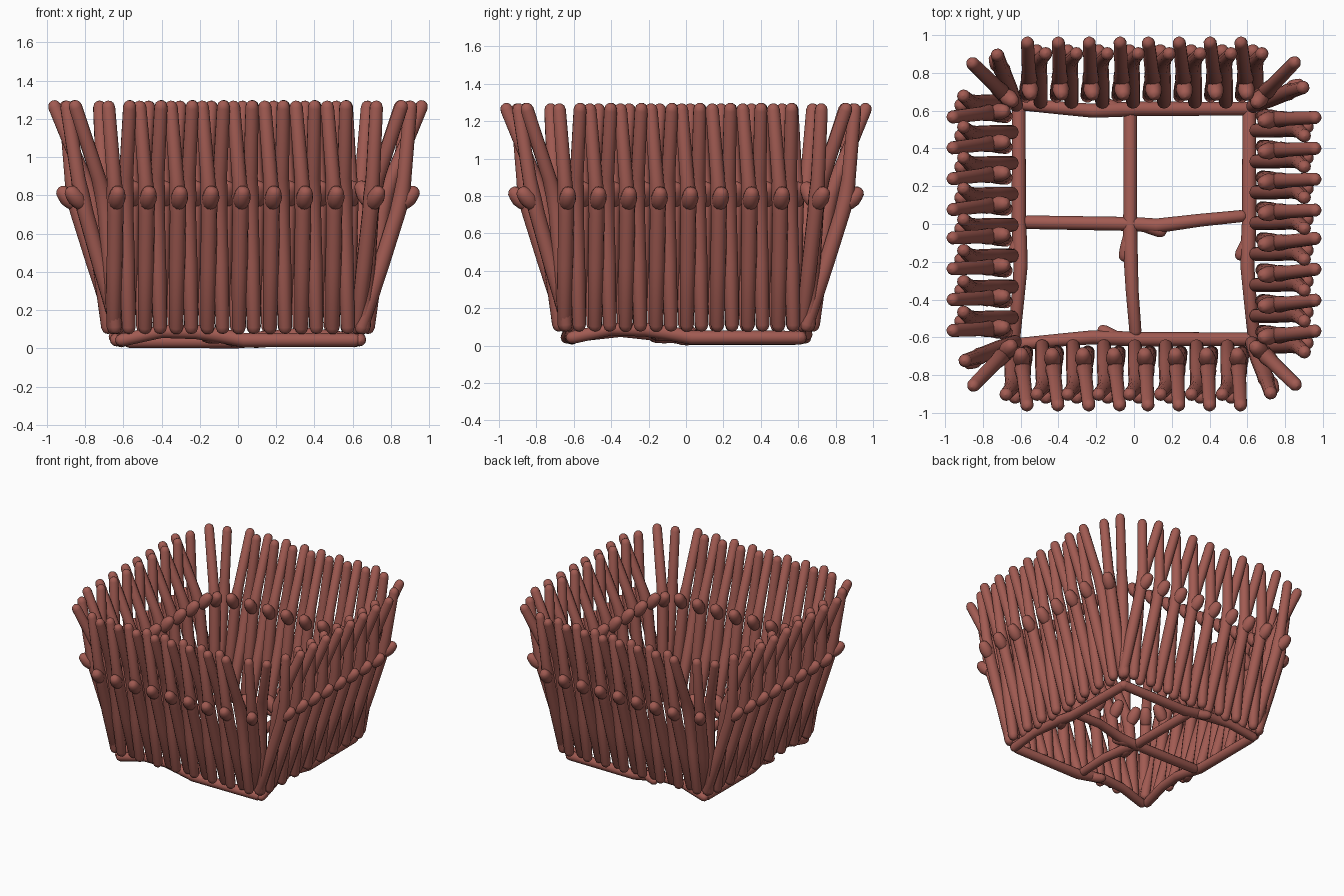
import bpy
from mathutils import Vector, Matrix
from math import pi, sqrt, radians

if "Cube" in bpy.data.objects:
    bpy.data.objects.remove(bpy.data.objects["Cube"])

mat = bpy.data.materials.new("reddish_wood")
mat.diffuse_color = (0.36, 0.105, 0.085, 1)
mat.use_nodes = True
mat.node_tree.nodes["Principled BSDF"].inputs["Base Color"].default_value = mat.diffuse_color


def new_curve(name):
    cu = bpy.data.curves.new(name, 'CURVE')
    cu.dimensions = '3D'
    cu.bevel_depth = 1.0
    cu.bevel_resolution = 4
    cu.use_fill_caps = True
    return cu


def rod(cu, pts, radii, rot=0):
    """Round-ended rod through pts (total length includes the caps)."""
    m = Matrix.Rotation(rot, 3, 'Z')
    p = [m @ Vector(q) for q in pts]
    d0, d1 = (p[1] - p[0]).normalized(), (p[-1] - p[-2]).normalized()
    ra, rb = radii[0], radii[-1]
    steps = (0, 0.12, 0.4, 1.0)
    prof = [(p[0] + d0 * ra * s, ra * max(0.05, sqrt(1 - (1 - s) ** 2))) for s in steps]
    prof += list(zip(p[1:-1], radii[1:-1]))
    prof += [(p[-1] - d1 * rb * s, rb * max(0.05, sqrt(1 - (1 - s) ** 2))) for s in reversed(steps)]
    sp = cu.splines.new('POLY')
    sp.points.add(len(prof) - 1)
    for pt, (co, r) in zip(sp.points, prof):
        pt.co = (*co, 1)
        pt.radius = r


def stick(cu, bottom, bend, top, knob, rot):
    """Upright bent stick with a short branch stub at the bend."""
    b, c, t = Vector(bottom), Vector(bend), Vector(top)
    lo, hi = c.lerp(b, 0.12), c.lerp(t, 0.2)
    mid = c * 0.6 + (lo + hi) * 0.2
    rod(cu, [b, b.lerp(c, 0.5), lo, mid, hi, t],
        [0.037, 0.042, 0.042, 0.045, 0.038, 0.035], rot)
    k = Vector(knob)
    s = c.lerp(b, 0.08)
    rod(cu, [s, s.lerp(k, 0.5), k], [0.040, 0.046, 0.040], rot)


def finish(name, cu):
    ob = bpy.data.objects.new(name, cu)
    bpy.context.collection.objects.link(ob)
    bpy.ops.object.select_all(action='DESELECT')
    ob.select_set(True)
    bpy.context.view_layer.objects.active = ob
    bpy.ops.object.convert(target='MESH')
    ob = bpy.context.object
    ob.data.materials.clear()
    ob.data.materials.append(mat)
    bpy.ops.object.shade_smooth_by_angle(angle=radians(60))


# Four walls, each made on the front side and turned about z
for i, side in enumerate(("front", "right", "back", "left")):
    a = i * pi / 2
    cu = new_curve(side + "_wall_sticks")
    for k in range(8):
        u = k * 0.1635
        d = 0.005 if k < 4 else -0.01
        # stick bent outwards
        x = u - 0.65
        stick(cu, (x, -0.635, 0.075), (x + 0.01, -0.86, 0.79), (x - 0.03, -0.905, 1.295),
              (x + 0.025, -0.938, 0.84), a)
        # stick bent inwards
        x = u - 0.57
        stick(cu, (x, -0.675, 0.075), (x - 0.02, -0.765, 0.80), (x + d, -0.972, 1.295),
              (x - 0.03, -0.67, 0.87), a)
    finish(side + "_wall_sticks", cu)

    # pair of sticks filling the corner
    cu = new_curve(side + "_corner_sticks")
    stick(cu, (0.62, -0.62, 0.075), (0.70, -0.82, 0.79), (0.725, -0.90, 1.295),
          (0.745, -0.89, 0.84), a)
    stick(cu, (0.655, -0.64, 0.075), (0.70, -0.70, 0.80), (0.865, -0.86, 1.295),
          (0.63, -0.64, 0.87), a)
    finish(side + "_corner_sticks", cu)

# Edge bars of the base, each arched over one half
bar_radii = [0.034, 0.034, 0.037, 0.039, 0.038, 0.036]
for side, turn, sgn in (("front", False, -1), ("back", False, 1),
                        ("left", True, -1), ("right", True, 1)):
    def place(u, v, z):
        return (sgn * v, u, z) if turn else (u, sgn * v, z)
    cu = new_curve(side + "_base_bar")
    rod(cu, [place(*q) for q in ((-0.64, 0.64, 0.036), (-0.40, 0.615, 0.088), (-0.22, 0.60, 0.085),
                                 (-0.10, 0.605, 0.068), (0.03, 0.61, 0.043), (0.645, 0.61, 0.043))],
        bar_radii)
    inward = -1 if side in ("front", "right") else 1
    rod(cu, [place(-0.07, 0.61, 0.06), place(-0.13, 0.605 + inward * 0.02, 0.06),
             place(-0.19, 0.605 + inward * 0.055, 0.06)], [0.034, 0.036, 0.033])
    finish(side + "_base_bar", cu)

# Cross bars under the floor
cu = new_curve("base_cross_bars")
cross = [0.036, 0.037, 0.039, 0.034, 0.032]
rod(cu, [(-0.60, 0.01, 0.037), (0, 0, 0.037), (0.12, -0.01, 0.05), (0.35, 0.02, 0.075),
         (0.6, 0.045, 0.05)], cross)
rod(cu, [(0.02, 0, 0.037), (0.1, -0.02, 0.04), (0.17, -0.05, 0.045)], [0.034, 0.038, 0.035])
rod(cu, [(-0.02, 0.62, 0.04), (-0.02, 0, 0.04), (-0.02, -0.12, 0.06), (-0.01, -0.35, 0.08),
         (0.01, -0.60, 0.05)], cross)
rod(cu, [(-0.02, -0.04, 0.045), (-0.035, -0.12, 0.05), (-0.055, -0.20, 0.05)], [0.034, 0.038, 0.035])
finish("base_cross_bars", cu)
